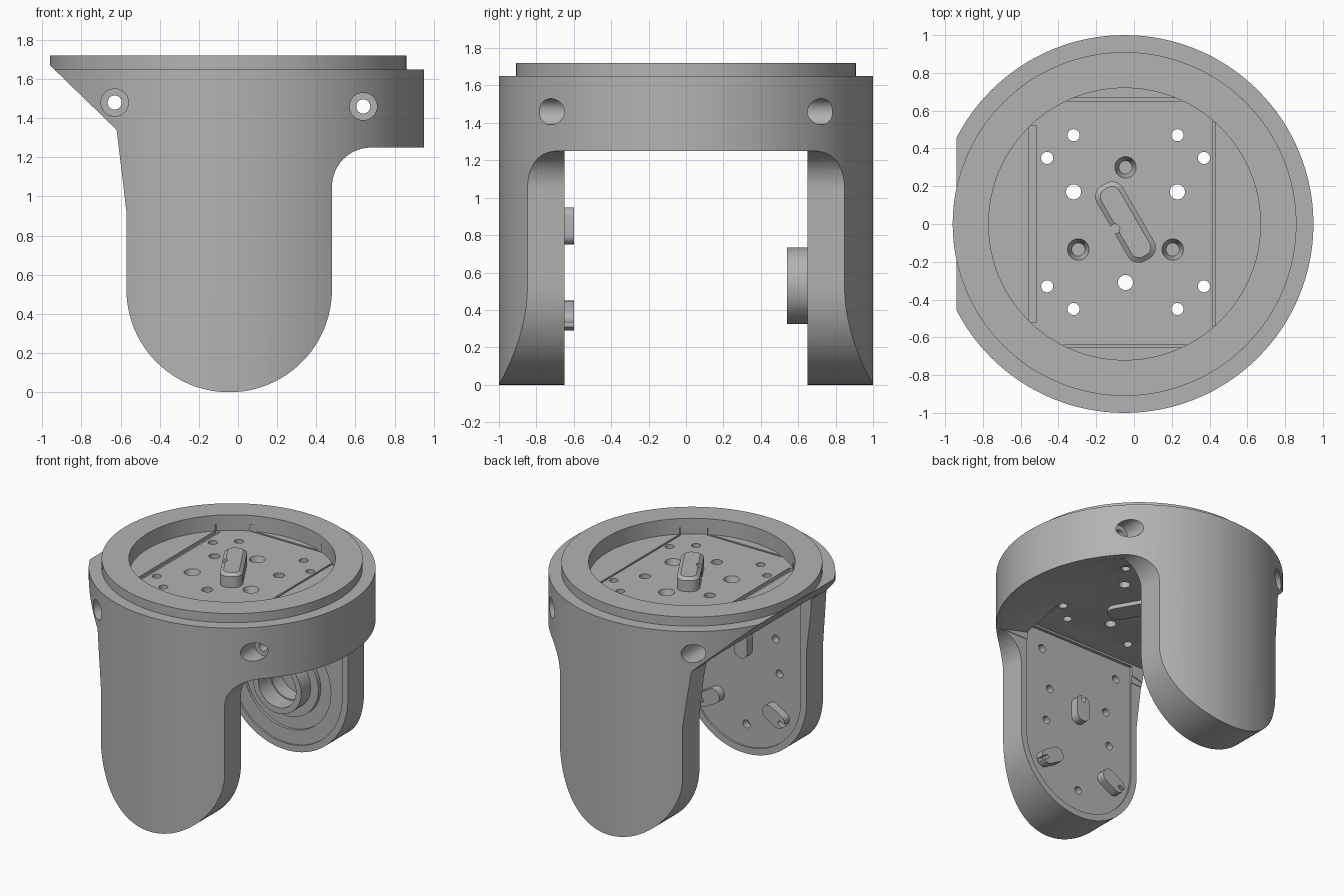
import bpy, bmesh, math
from math import pi, cos, sin, radians

if "Cube" in bpy.data.objects:
    bpy.data.objects.remove(bpy.data.objects["Cube"], do_unlink=True)

grey = bpy.data.materials.new("plain_grey")
grey.use_nodes = True
grey.diffuse_color = (0.45, 0.45, 0.45, 1)
grey.node_tree.nodes["Principled BSDF"].inputs["Base Color"].default_value = (0.45, 0.45, 0.45, 1)

CX = -0.05          # axis of the round housing
AX, AZ = -0.045, 0.525  # centre of the rounded arm ends


def arc(cx, cy, r, a0, a1, n):
    return [(cx + r * cos(radians(a0 + (a1 - a0) * i / n)),
             cy + r * sin(radians(a0 + (a1 - a0) * i / n))) for i in range(n + 1)]


def circle(cx, cy, r, n=32):
    return arc(cx, cy, r, 0, 360, n)[:-1]


def slot(cx, cy, length, width, angle, r):
    """Rounded rectangle turned by angle."""
    pts = []
    for k, (sx, sy) in enumerate([(1, 1), (-1, 1), (-1, -1), (1, -1)]):
        pts += arc(sx * (length / 2 - r), sy * (width / 2 - r), r, 90 * k, 90 * k + 90, 8)
    c, s = cos(radians(angle)), sin(radians(angle))
    return [(cx + x * c - y * s, cy + x * s + y * c) for x, y in pts]


def rect(x0, x1, y0, y1):
    return [(x0, y0), (x1, y0), (x1, y1), (x0, y1)]


def prism(name, pts, axis, lo, hi, top=None):
    """Extrude a profile along y or z; top may give a different end outline."""
    bm = bmesh.new()
    place = (lambda p, h: (p[0], p[1], h)) if axis == "z" else (lambda p, h: (p[0], h, p[1]))
    a = [bm.verts.new(place(p, lo)) for p in pts]
    b = [bm.verts.new(place(p, hi)) for p in (top or pts)]
    bm.faces.new(a)
    bm.faces.new(b)
    for i in range(len(a)):
        j = (i + 1) % len(a)
        bm.faces.new((a[i], a[j], b[j], b[i]))
    bmesh.ops.recalc_face_normals(bm, faces=bm.faces)
    me = bpy.data.meshes.new(name)
    bm.to_mesh(me)
    bm.free()
    me.materials.append(grey)
    ob = bpy.data.objects.new(name, me)
    bpy.context.collection.objects.link(ob)
    return ob


def boolean(ob, tool, op="DIFFERENCE"):
    bpy.context.view_layer.objects.active = ob
    mod = ob.modifiers.new("cut", "BOOLEAN")
    mod.operation, mod.solver, mod.object = op, "EXACT", tool
    bpy.ops.object.modifier_apply(modifier=mod.name)
    bpy.data.objects.remove(tool, do_unlink=True)


def cut(ob, *args, **kw):
    boolean(ob, prism("cutter", *args, **kw))


# Round housing with the raised top ring
body = prism("fork_housing", circle(CX, 0, 1, 128), "z", -0.1, 1.65)
boolean(body, prism("ring", circle(CX, 0, 0.91, 128), "z", 1.5, 1.72), "UNION")

# Side outline: sloped lip, rounded arm end, fillet under the band
outline = [(-1.3, 2.0), (-0.62, 1.34), (-0.585, 1.05), (-0.57, 0.92)]
outline += arc(AX, AZ, 0.525, 180, 360, 48)
outline += arc(0.68, 1.05, 0.2, 180, 90, 12) + [(1.3, 1.25), (1.3, 2.0)]
boolean(body, prism("outline", outline, "y", -1.2, 1.2), "INTERSECT")

# Gap between the arms, with the hollow under the top plate
cut(body, rect(-1.5, 1.5, -0.3, 1.25), "y", -0.65, 0.65)
hollow = prism("hollow", circle(CX, 0, 1.083, 96), "z", 1.2, 1.4, top=circle(CX, 0, 0.55, 96))
boolean(hollow, prism("slab", rect(-2, 2, 1, 2), "y", -0.645, 0.645), "INTERSECT")
boolean(body, hollow)
cut(body, rect(-1.2, 0.42, 1.1, 1.395), "y", -0.64, 0.64)

# Round well in the top and the narrow seams around the plate
cut(body, circle(CX, 0, 0.72, 96), "z", 1.6, 1.9)
for x0, x1, half in ((-0.555, -0.515, 0.52), (0.415, 0.43, 0.54)):
    cut(body, rect(x0, x1, -half, half), "z", 1.575, 1.65)
for y in (-0.645, 0.66):
    cut(body, rect(-0.37, 0.27, y - 0.008, y + 0.008), "z", 1.575, 1.65)

# Holes through the plate
for x, y in ((0.275, 0.47), (0.415, 0.35), (0.415, -0.33), (0.275, -0.45)):
    for side in (-1, 1):
        cut(body, circle(-0.045 + side * x, y, 0.032, 24), "z", 1.3, 1.7)
for x, y in ((-0.32, 0.17), (0.23, 0.17), (-0.045, -0.31)):
    cut(body, circle(x, y, 0.04, 24), "z", 1.3, 1.7)
# Countersunk blind holes
for x, y in ((-0.045, 0.3), (-0.295, -0.135), (0.205, -0.135)):
    cut(body, circle(x, y, 0.035), "z", 1.53, 1.62, top=circle(x, y, 0.063))

# Screw holes running front to back, counterbored at both ends
for x, z in ((-0.63, 1.48), (0.64, 1.46)):
    cut(body, circle(x, z, 0.036, 24), "y", -1.2, 1.2)
    for s in (-1, 1):
        cut(body, circle(x, z, 0.07), "y", *sorted((s * 0.61, s * 1.2)))

# Shallow panels on the inner faces of both arms
panel = [(-0.52, 1.38)] + arc(AX, AZ, 0.475, 180, 360, 40) + [(0.43, 1.38)]
for s in (-1, 1):
    cut(body, panel, "y", *sorted((s * 0.6, s * 0.664)))

# Blind holes in the front arm
for x, z in ((0.28, 1.24), (0.21, 0.94), (0.24, 0.68), (-0.39, 1.24),
             (-0.3, 0.94), (-0.33, 0.68), (-0.05, 0.22)):
    cut(body, circle(x, z, 0.03, 20), "y", -0.72, -0.6)

# Stepped bearing seat in the back arm
cut(body, circle(AX, 0.53, 0.37, 64), "y", 0.6, 0.685)
cut(body, circle(AX, 0.53, 0.15, 48), "y", 0.6, 0.8)
boss = prism("bearing_boss", circle(AX, 0.53, 0.205, 64), "y", 0.54, 0.72)
cut(boss, circle(AX, 0.53, 0.16, 48), "y", 0.5, 0.8)
collar = prism("bearing_collar", circle(AX, 0.53, 0.27, 64), "y", 0.655, 0.7)
cut(collar, circle(AX, 0.53, 0.19, 48), "y", 0.5, 0.8)

# Three clips around the pivot of the front arm
parts = [body, boss, collar]
for i, a in enumerate((90, 210, 330)):
    x, z = AX + 0.32 * cos(radians(a)), 0.53 + 0.32 * sin(radians(a))
    clip = prism(f"clip_{i + 1}", slot(x, z, 0.2, 0.11, a, 0.05), "y", -0.68, -0.6)
    hx, hz = x + 0.09 * cos(radians(a)), z + 0.09 * sin(radians(a))
    cut(clip, slot(hx, hz, 0.08, 0.03, a, 0.01), "y", -0.66, -0.5)
    parts.append(clip)

# Raised key in the middle of the plate
key = prism("plate_key", slot(-0.045, 0.01, 0.46, 0.16, -60, 0.065), "z", 1.37, 1.685)
rim = prism("plate_key_top", slot(-0.045, 0.01, 0.46, 0.16, -60, 0.065), "z", 1.685, 1.705,
            top=slot(-0.045, 0.01, 0.41, 0.11, -60, 0.045))
for ob in (key, rim):
    cut(ob, circle(-0.1, -0.025, 0.025, 20), "z", 1.6, 1.8)
parts += [key, rim]

# Smooth round surfaces, crisp edges
for ob in parts:
    bpy.ops.object.select_all(action="DESELECT")
    ob.select_set(True)
    bpy.context.view_layer.objects.active = ob
    bpy.ops.object.shade_smooth_by_angle(angle=radians(25))
